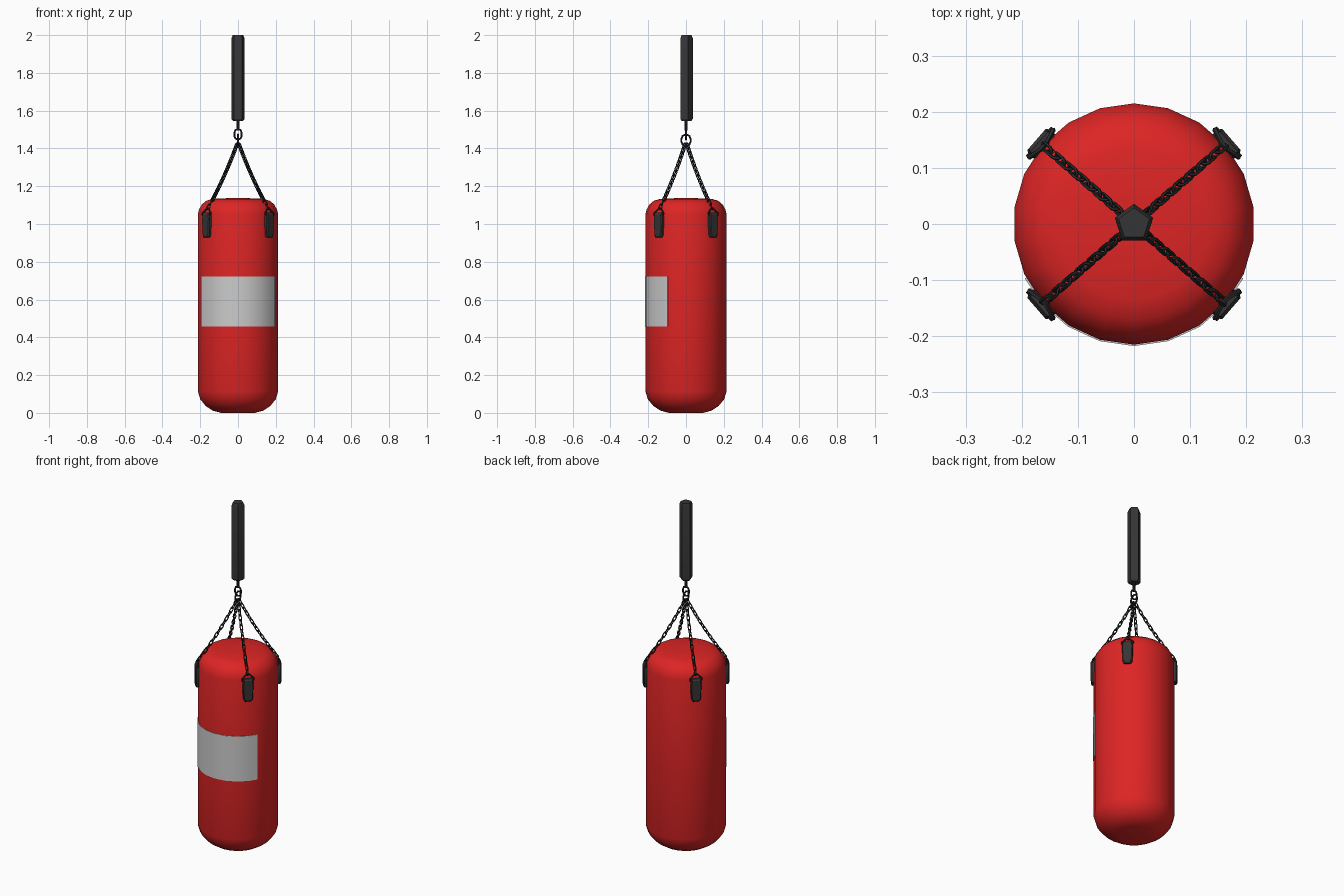
import bpy, bmesh, math
from mathutils import Matrix, Vector

if "Cube" in bpy.data.objects:
    bpy.data.objects.remove(bpy.data.objects["Cube"])


def material(name, rgb):
    m = bpy.data.materials.new(name)
    m.diffuse_color = (*rgb, 1)
    m.use_nodes = True
    m.node_tree.nodes["Principled BSDF"].inputs["Base Color"].default_value = m.diffuse_color
    return m


RED = material("red leather", (0.73, 0.018, 0.018))
GREY = material("pale grey panel", (0.60, 0.60, 0.60))
BLACK = material("black webbing", (0.036, 0.036, 0.036))
METAL = material("dark metal", (0.022, 0.023, 0.025))


def finish(name, bm, mat, angle=40):
    bmesh.ops.remove_doubles(bm, verts=bm.verts, dist=1e-5)
    bmesh.ops.recalc_face_normals(bm, faces=bm.faces)
    me = bpy.data.meshes.new(name)
    bm.to_mesh(me)
    bm.free()
    me.materials.append(mat)
    ob = bpy.data.objects.new(name, me)
    bpy.context.collection.objects.link(ob)
    bpy.ops.object.select_all(action='DESELECT')
    ob.select_set(True)
    bpy.context.view_layer.objects.active = ob
    bpy.ops.object.shade_smooth_by_angle(angle=math.radians(angle))
    return ob


def lathe(bm, profile, sides):
    """Turn (radius, z) points round z, with one corner on +y, closed at both ends."""
    rings = []
    for r, z in profile:
        rings.append([bm.verts.new((r * math.sin(2 * math.pi * i / sides),
                                    r * math.cos(2 * math.pi * i / sides), z))
                      for i in range(sides)])
    for a, b in zip(rings, rings[1:]):
        for i in range(sides):
            j = (i + 1) % sides
            bm.faces.new((a[i], a[j], b[j], b[i]))
    bm.faces.new(rings[0])
    bm.faces.new(rings[-1])


def loop_tube(bm, points, r, mat, sides=5):
    """Closed tube through points lying in the local XZ plane."""
    n = len(points)
    rings = []
    for k, (x, z) in enumerate(points):
        (px, pz), (qx, qz) = points[k - 1], points[(k + 1) % n]
        out = Vector((qz - pz, 0, px - qx)).normalized()
        rings.append([bm.verts.new(mat @ (Vector((x, 0, z))
                      + out * r * math.cos(2 * math.pi * s / sides)
                      + Vector((0, r * math.sin(2 * math.pi * s / sides), 0))))
                      for s in range(sides)])
    for k in range(n):
        a, b = rings[k], rings[(k + 1) % n]
        for s in range(sides):
            t = (s + 1) % sides
            bm.faces.new((a[s], a[t], b[t], b[s]))


def oval(half_w, half_l):
    """Stadium-shaped link outline."""
    pts = []
    for k in range(10):
        a = math.radians(-90 + 45 * (k % 5) + 90) + (math.pi if k >= 5 else 0)
        pts.append((half_w * math.cos(a),
                    half_w * math.sin(a) + (1 if k < 5 else -1) * (half_l - half_w)))
    return pts


# Bag body
bm = bmesh.new()
lathe(bm, [(0.09, 0), (0.135, 0.012), (0.172, 0.036), (0.202, 0.072), (0.215, 0.115),
           (0.215, 1.05), (0.208, 1.078), (0.193, 1.104), (0.17, 1.123),
           (0.135, 1.133), (0.05, 1.137)], 22)
finish("punching_bag", bm, RED, 50)

# Pale panel wrapped round the front
bm = bmesh.new()
grid = []
for r, z in [(0.212, 0.458), (0.2175, 0.458), (0.2175, 0.722), (0.212, 0.722)]:
    row = []
    for k in range(-4, 5):
        a = math.radians(max(-63.5, min(63.5, k * 360 / 22)))
        row.append(bm.verts.new((r * math.sin(a), -r * math.cos(a), z)))
    grid.append(row)
for i in range(4):
    a, b = grid[i], grid[(i + 1) % 4]
    for k in range(8):
        bm.faces.new((a[k], a[k + 1], b[k + 1], b[k]))
for k in (0, 8):
    bm.faces.new([row[k] for row in grid])
finish("front_panel", bm, GREY)

# Hanging strap sleeve at the top and the short rod under it
bm = bmesh.new()
lathe(bm, [(0.028, 1.545), (0.036, 1.556), (0.036, 1.985), (0.029, 2.0)], 5)
finish("hanging_sleeve", bm, BLACK, 30)
bm = bmesh.new()
lathe(bm, [(0.007, 1.495), (0.007, 1.55)], 8)
finish("hanging_rod", bm, METAL)

# Two interlocked hooks: one facing front, one facing sideways
bm = bmesh.new()
loop_tube(bm, oval(0.019, 0.028), 0.005, Matrix.Translation((0, 0, 1.475)), 6)
loop_tube(bm, oval(0.025, 0.031), 0.005,
          Matrix.Translation((0, 0, 1.443)) @ Matrix.Rotation(math.pi / 2, 4, 'Z'), 6)
finish("hook_rings", bm, METAL)

# Four corners: chain, triangular ring and strap tab
LINKS = 15
corners = [("front_left", -1, -1), ("front_right", 1, -1),
           ("back_left", -1, 1), ("back_right", 1, 1)]
for label, sx, sy in corners:
    out = Vector((0.755 * sx, 0.655 * sy, 0))
    side = Vector((-out.y, out.x, 0))
    up = Vector((0, 0, 1))
    frame = Matrix((side, -out, up)).transposed().to_4x4()   # x across, -y outward

    def chain_point(t):
        return out * (0.006 + 0.207 * t - 0.032 * t * (1 - t)) + up * (1.425 - 0.345 * t
                                                                    - 0.02 * t * (1 - t))

    # Chain links, every other one turned a quarter
    bm = bmesh.new()
    for i in range(LINKS):
        p, q = chain_point(i / LINKS), chain_point((i + 1) / LINKS)
        axis = (q - p).normalized()
        normal = side.cross(axis)
        m = Matrix((side, normal, axis)).transposed().to_4x4()
        turn = Matrix.Rotation(math.radians(45 + 90 * (i % 2)), 4, 'Z')
        loop_tube(bm, oval(0.0075, (q - p).length / 2 + 0.0045), 0.0031,
                  Matrix.Translation((p + q) / 2) @ m @ turn, 5)
    finish("chain_" + label, bm, METAL)

    # Triangular ring between chain and tab
    bm = bmesh.new()
    tilt = Matrix.Rotation(math.radians(-14), 4, 'X')
    loop_tube(bm, [(0.034, 0), (0.033, 0.008), (0.007, 0.034), (-0.007, 0.034),
                   (-0.033, 0.008), (-0.034, 0)], 0.0045,
              Matrix.Translation(out * 0.221 + up * 1.05) @ frame @ tilt, 5)
    finish("ring_" + label, bm, METAL)

    # Strap tab with clipped corners
    bm = bmesh.new()
    outline = [(-0.018, 0.928), (0.018, 0.928), (0.026, 0.942), (0.029, 1.035),
               (0.024, 1.06), (-0.024, 1.06), (-0.029, 1.035), (-0.026, 0.942)]
    levels = [(0.205, 1.0), (0.224, 1.0), (0.230, 0.86)]
    rings = [[bm.verts.new(out * r + side * x * s + up * (0.995 + (z - 0.995) * s))
              for x, z in outline] for r, s in levels]
    for a, b in zip(rings, rings[1:]):
        for k in range(8):
            j = (k + 1) % 8
            bm.faces.new((a[k], a[j], b[j], b[k]))
    bm.faces.new(rings[0])
    bm.faces.new(rings[-1])
    finish("strap_tab_" + label, bm, BLACK, 30)
